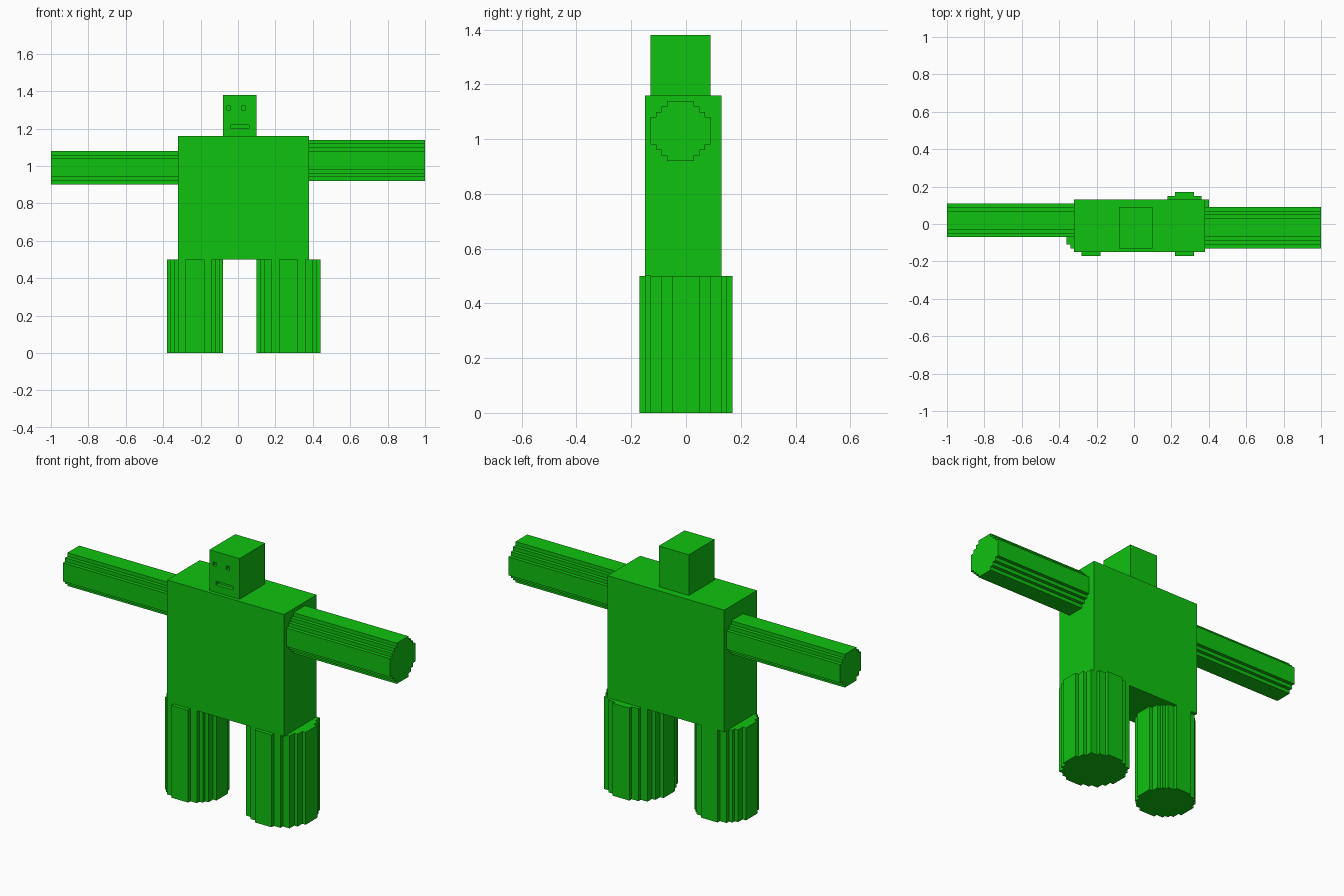
import bpy
import bmesh
import math
from mathutils import Vector

UNIT = 0.02  # size of one block

default_cube = bpy.data.objects.get("Cube")
if default_cube:
    bpy.data.objects.remove(default_cube, do_unlink=True)

GREEN = (0.005, 0.54, 0.005, 1.0)
green = bpy.data.materials.new("bright green")
green.use_nodes = True
green.diffuse_color = GREEN
green.node_tree.nodes["Principled BSDF"].inputs["Base Color"].default_value = GREEN


def finish(bm, name):
    """Turn a bmesh into a flat-shaded green object."""
    bmesh.ops.recalc_face_normals(bm, faces=bm.faces[:])
    mesh = bpy.data.meshes.new(name)
    bm.to_mesh(mesh)
    bm.free()
    mesh.materials.append(green)
    obj = bpy.data.objects.new(name, mesh)
    bpy.context.scene.collection.objects.link(obj)
    return obj


def box_bmesh(low, high):
    """Box between two opposite corners."""
    low, high = Vector(low), Vector(high)
    bm = bmesh.new()
    bmesh.ops.create_cube(bm, size=1)
    bmesh.ops.scale(bm, vec=high - low, verts=bm.verts)
    bmesh.ops.translate(bm, vec=(low + high) / 2, verts=bm.verts)
    return bm


def block_disc(radius):
    """Stepped outline of a disc made of whole blocks, 2 * radius + 1 wide."""
    side = []
    for row in range(radius, -radius - 1, -1):
        half = math.floor(math.sqrt((radius + 0.5) ** 2 - row ** 2)) + 0.5
        side += [(half, row + 0.5), (half, row - 0.5)]
    side = [p for p in side if side.count(p) == 1]
    outline = side + [(-u, v) for u, v in reversed(side)]
    return [(u * UNIT, v * UNIT) for u, v in outline]


def limb(name, radius, centre, start, end, axis):
    """Stepped cylinder running along x or z."""
    bm = bmesh.new()
    rings = []
    for w in (start, end):
        ring = []
        for u, v in block_disc(radius):
            u, v = u + centre[0], v + centre[1]
            ring.append(bm.verts.new((w, u, v) if axis == "x" else (u, v, w)))
        bm.faces.new(ring)
        rings.append(ring)
    a, b = rings
    for i in range(len(a)):
        k = (i + 1) % len(a)
        bm.faces.new((a[i], a[k], b[k], b[i]))
    return finish(bm, name)


# Body
finish(box_bmesh((-0.32, -0.15, 0.50), (0.38, 0.13, 1.16)), "body")

# Legs: the left one is thicker
limb("left_leg", 8, (0.27, 0.0), 0.0, 0.50, "z")
limb("right_leg", 7, (-0.23, -0.02), 0.0, 0.50, "z")

# Arms: the left one is thicker and higher
limb("left_arm", 5, (-0.02, 1.03), 0.38, 1.0, "x")
limb("right_arm", 4, (0.02, 0.99), -1.0, -0.32, "x")

# Head with sunken eyes and mouth: (x min, x max, z min, z max)
FRONT = -0.13
features = [(-0.06, -0.04, 1.30, 1.32), (0.02, 0.04, 1.30, 1.32), (-0.04, 0.06, 1.20, 1.22)]
bm = box_bmesh((-0.08, FRONT, 1.16), (0.10, 0.09, 1.38))
for x in sorted({x for f in features for x in f[:2]}):
    bmesh.ops.bisect_plane(bm, geom=bm.verts[:] + bm.edges[:] + bm.faces[:],
                           plane_co=(x, 0, 0), plane_no=(1, 0, 0))
for z in sorted({z for f in features for z in f[2:]}):
    bmesh.ops.bisect_plane(bm, geom=bm.verts[:] + bm.edges[:] + bm.faces[:],
                           plane_co=(0, 0, z), plane_no=(0, 0, 1))
for x0, x1, z0, z1 in features:
    region = []
    for f in bm.faces:
        c = f.calc_center_median()
        if abs(c.y - FRONT) < 1e-4 and x0 < c.x < x1 and z0 < c.z < z1:
            region.append(f)
    sunk = bmesh.ops.extrude_face_region(bm, geom=region)["geom"]
    bmesh.ops.translate(bm, vec=(0, UNIT, 0),
                        verts=[v for v in sunk if isinstance(v, bmesh.types.BMVert)])
    leftover = [f for f in region if f.is_valid]
    if leftover:
        bmesh.ops.delete(bm, geom=leftover, context="FACES")
bmesh.ops.dissolve_limit(bm, angle_limit=0.01, verts=bm.verts[:], edges=bm.edges[:])
finish(bm, "head")
